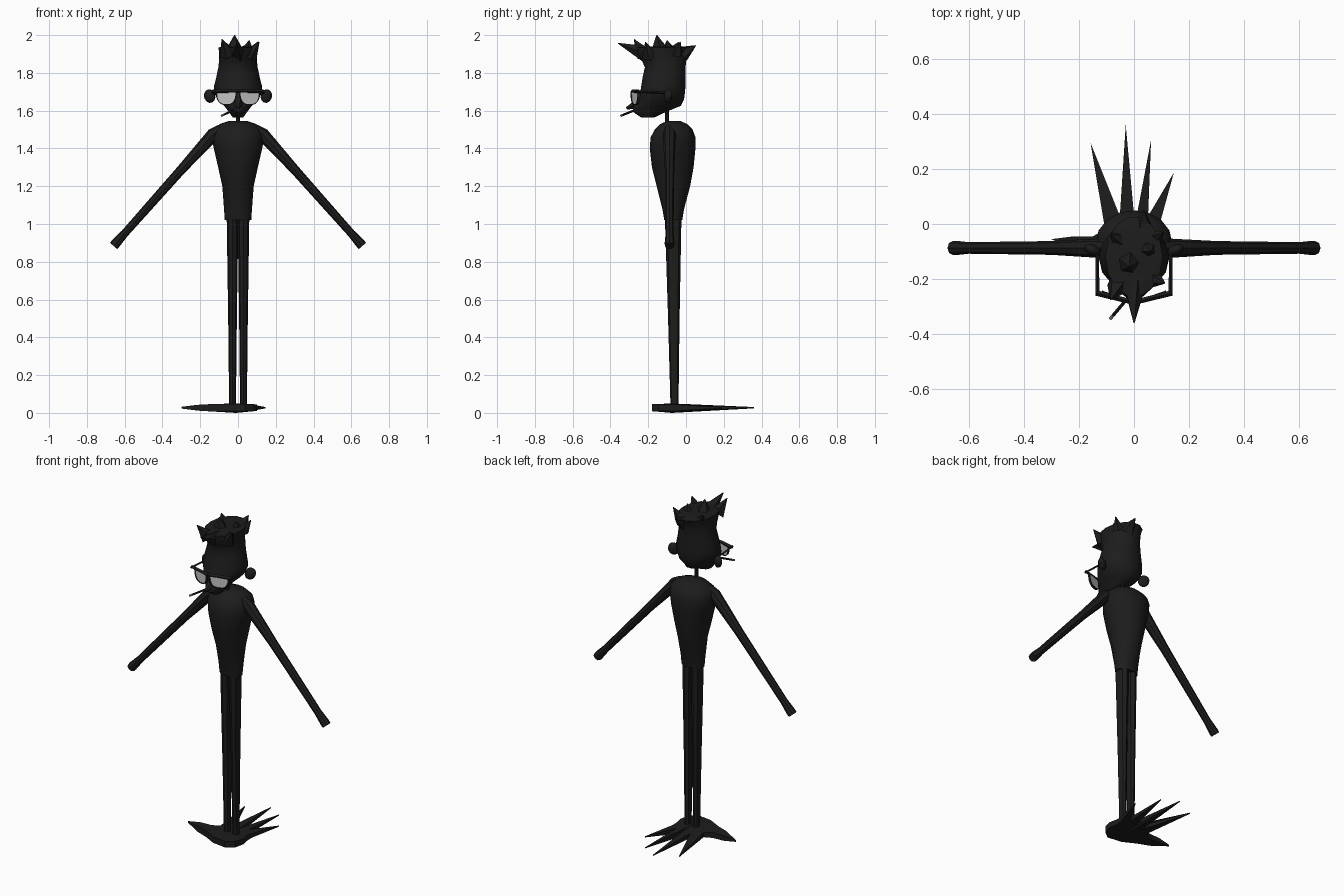
import bpy, bmesh, math
from mathutils import Vector, Matrix

if "Cube" in bpy.data.objects:
    bpy.data.objects.remove(bpy.data.objects["Cube"])


def material(name, v):
    m = bpy.data.materials.new(name)
    m.diffuse_color = (v, v, v, 1)
    m.use_nodes = True
    m.node_tree.nodes["Principled BSDF"].inputs["Base Color"].default_value = m.diffuse_color
    return m


BLACK = material("soot_black", 0.012)
LENS = material("lens_grey", 0.55)
ASH = material("ash_grey", 0.3)


def finish(name, bm, mat=BLACK, angle=40):
    bmesh.ops.recalc_face_normals(bm, faces=bm.faces)
    me = bpy.data.meshes.new(name)
    bm.to_mesh(me)
    bm.free()
    me.materials.append(mat)
    ob = bpy.data.objects.new(name, me)
    bpy.context.collection.objects.link(ob)
    if angle:
        bpy.ops.object.select_all(action='DESELECT')
        ob.select_set(True)
        bpy.context.view_layer.objects.active = ob
        bpy.ops.object.shade_smooth_by_angle(angle=math.radians(angle))
    return ob


def skin(bm, rings, cap=True):
    """Join equal rings of points with quads."""
    vs = [[bm.verts.new(p) for p in r] for r in rings]
    n = len(vs[0])
    for a, b in zip(vs, vs[1:]):
        for i in range(n):
            j = (i + 1) % n
            bm.faces.new((a[i], a[j], b[j], b[i]))
    if cap:
        bm.faces.new(vs[0])
        bm.faces.new(vs[-1])


def stack(name, rows, cx=0, n=14):
    """Horizontal elliptical sections: z, half width, front y, back y."""
    bm = bmesh.new()
    rings = []
    for z, rx, y0, y1, *shift in rows:
        c = cx + (shift[0] if shift else 0)
        rings.append([(c + rx * math.cos(2 * math.pi * i / n),
                       (y0 + y1) / 2 + (y1 - y0) / 2 * math.sin(2 * math.pi * i / n), z)
                      for i in range(n)])
    skin(bm, rings)
    return finish(name, bm)


def tube(name, pts, radii, n=8, mat=BLACK, angle=40):
    """Round rod through points with a radius at each one."""
    bm = bmesh.new()
    pts = [Vector(p) for p in pts]
    rings = []
    for i, p in enumerate(pts):
        d = pts[min(i + 1, len(pts) - 1)] - pts[max(i - 1, 0)]
        q = d.to_track_quat('Z', 'Y')
        rings.append([p + q @ Vector((radii[i] * math.cos(2 * math.pi * k / n),
                                      radii[i] * math.sin(2 * math.pi * k / n), 0))
                      for k in range(n)])
    skin(bm, rings)
    return finish(name, bm, mat, angle)


# torso
stack("torso", [(1.02, .07, -.115, -.02), (1.08, .074, -.125, -.01),
                (1.2, .083, -.155, .022), (1.3, .105, -.18, .04),
                (1.4, .128, -.192, .05), (1.46, .139, -.187, .05),
                (1.5, .13, -.165, .035), (1.53, .095, -.135, .005),
                (1.545, .05, -.1, -.03)], n=16)

# neck
tube("neck", [(0, -.1, 1.5), (0, -.1, 1.63)], [.011, .011])

# head with tall swept-up hair
stack("head", [(1.565, .028, -.24, -.165), (1.595, .05, -.285, -.1),
               (1.625, .072, -.28, -.025), (1.66, .11, -.258, -.007),
               (1.70, .128, -.245, -.002), (1.73, .127, -.24, 0),
               (1.78, .114, -.232, 0), (1.83, .104, -.22, 0),
               (1.87, .1, -.24, .005), (1.91, .1, -.265, .015),
               (1.935, .104, -.265, .028), (1.94, .07, -.2, -.02)])

# hair tufts: root, tip, root radius
TUFTS = [((0, -.2, 1.895), (0, -.36, 1.957), .05),
         ((-.055, -.22, 1.9), (-.085, -.275, 1.978), .045),
         ((-.02, -.14, 1.91), (-.018, -.155, 2.0), .055),
         ((.06, -.19, 1.89), (.112, -.215, 1.962), .045),
         ((.05, -.09, 1.91), (.06, -.1, 1.972), .045),
         ((.03, -.02, 1.9), (.035, .052, 1.945), .045),
         ((-.05, -.06, 1.91), (-.085, -.04, 1.962), .04),
         ((.07, -.05, 1.9), (.107, -.03, 1.965), .035)]
for root, tip, r in TUFTS:
    tube("hair_tuft", [root, tip], [r, .002], n=5, angle=0)

# nose
tube("nose", [(0, -.235, 1.645), (0, -.315, 1.612)], [.035, .008], n=6)

for s, side in ((1, "right"), (-1, "left")):
    # arm with flared cuff
    tube("arm_" + side, [(s * .09, -.088, 1.505), (s * .13, -.088, 1.475),
                         (s * .3, -.087, 1.288), (s * .6, -.087, .95),
                         (s * .645, -.087, .9), (s * .659, -.087, .884)],
         [.025, .035, .025, .021, .026, .025])

    # leg
    stack("leg_" + side, [(.03, .018, -.082, -.04), (.5, .023, -.095, -.034),
                          (1.04, .031, -.112, -.024)],
          cx=s * .026, n=8).location.x = s * .003

    # ear
    bm = bmesh.new()
    bmesh.ops.create_uvsphere(bm, u_segments=10, v_segments=6, radius=1)
    bm.transform(Matrix.Translation((s * .15, -.095, 1.677))
                 @ Matrix.Rotation(s * .45, 4, 'Z')
                 @ Matrix.Rotation(s * .35, 4, 'Y')
                 @ Matrix.Diagonal((.032, .02, .037, 1)))
    finish("ear_" + side, bm)

    # half-round lens and its rim
    def spot(u, v, d=0):
        return Vector((s * (.012 + .1 * u), -.285 + .035 * u + d, 1.696 + v))

    def half_round(k):
        pts = []
        for i in range(13):
            a = math.pi * i / 12
            c = math.cos(a)
            pts.append((.5 + k * .5 * math.copysign(abs(c) ** .8, c),
                        -.03 + k * (.03 - .063 * math.sin(a) ** .8)))
        return pts
    inner, outer = half_round(.97), half_round(1.1)
    bm = bmesh.new()
    skin(bm, [[spot(u, v, d) for u, v in inner] for d in (-.003, .003)])
    finish("lens_" + side, bm, LENS, 0)
    bm = bmesh.new()
    loops = [(inner, -.007), (outer, -.007), (outer, .007), (inner, .007), (inner, -.007)]
    skin(bm, [[spot(u, v, d) for u, v in lp] for lp, d in loops], cap=False)
    bmesh.ops.remove_doubles(bm, verts=bm.verts, dist=1e-5)
    finish("lens_rim_" + side, bm, angle=0)

    # brow bar and temple of the glasses
    tube("brow_bar_" + side, [(0, -.285, 1.702), (s * .136, -.251, 1.702)], [.009, .01], n=4, angle=0)
    tube("temple_" + side, [(s * .132, -.262, 1.702), (s * .134, -.1, 1.692)], [.007, .006], n=4, angle=0)

# cigarette
a, b = Vector((-.015, -.26, 1.607)), Vector((-.087, -.345, 1.573))
tube("cigarette", [a, a.lerp(b, .85)], [.006, .006])
tube("cigarette_tip", [a.lerp(b, .85), b], [.006, .006], mat=ASH)

# pooled shadow base: x, y, half thickness around the rim
RIM = [(-.3, -.055, .002), (-.2, -.103, .014), (-.13, -.125, .017), (-.05, -.168, .016),
       (.04, -.18, .016), (.085, -.145, .016), (.1, -.09, .014), (.09, -.04, .014),
       (.092, -.005, .011), (.145, .187, .001), (.048, -.02, .013),
       (.05, .0, .012), (.062, .305, .001), (.004, -.015, .013),
       (.003, .0, .012), (-.03, .36, .001), (-.054, -.01, .013),
       (-.056, -.005, .012), (-.158, .295, .001), (-.105, -.02, .012),
       (-.15, -.045, .014), (-.22, -.045, .012)]
bm = bmesh.new()
low = [bm.verts.new((x, y, .025 - h)) for x, y, h in RIM]
top = [bm.verts.new((x, y, .03 + h)) for x, y, h in RIM]
mid_low = bm.verts.new((-.01, -.075, 0))
mid_top = bm.verts.new((-.01, -.075, .05))
for i in range(len(RIM)):
    j = (i + 1) % len(RIM)
    bm.faces.new((low[i], low[j], top[j], top[i]))
    bm.faces.new((top[i], top[j], mid_top))
    bm.faces.new((low[j], low[i], mid_low))
finish("shadow_base", bm, angle=35)
